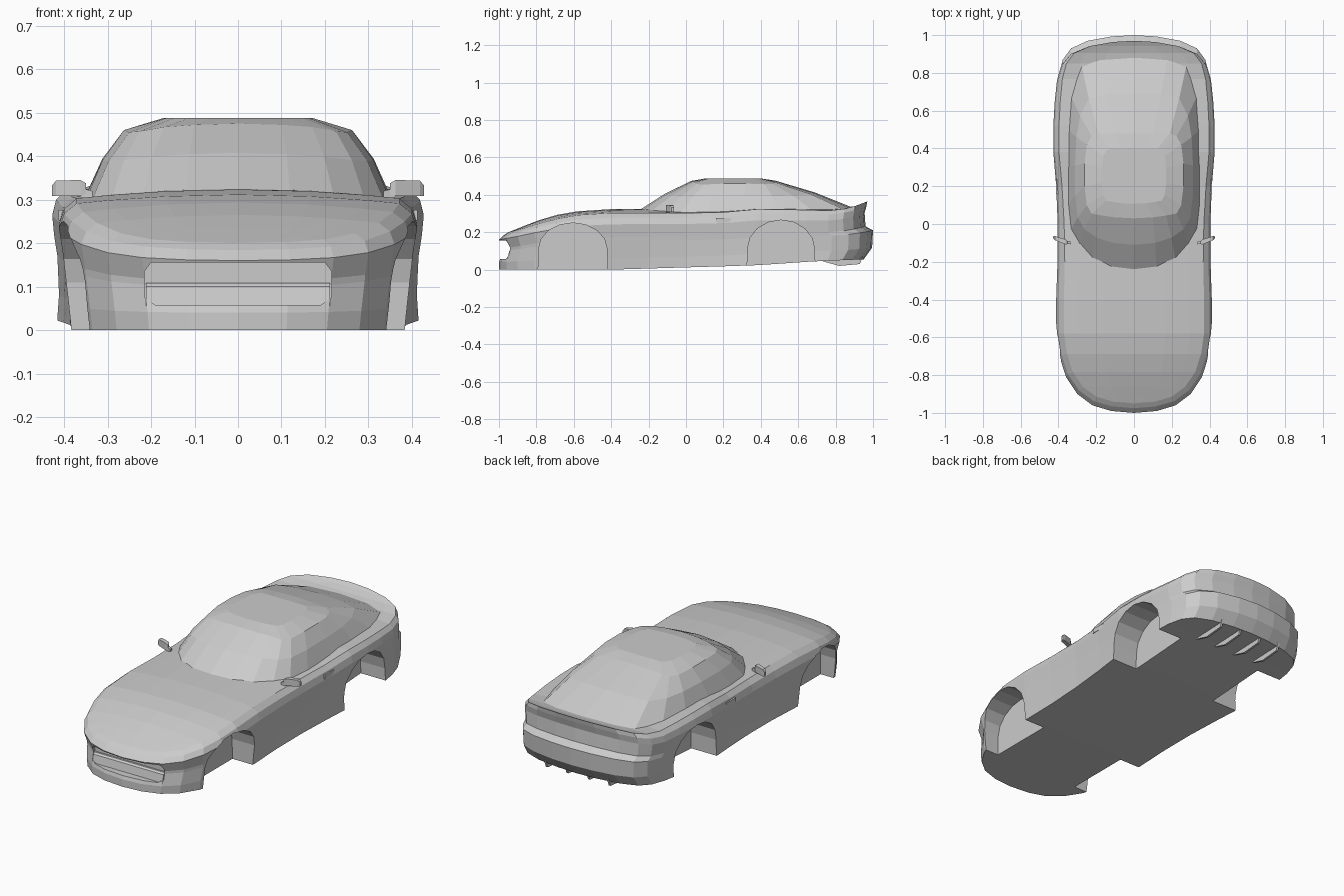
import bpy, bmesh, math
from mathutils import Vector

if "Cube" in bpy.data.objects:
    bpy.data.objects.remove(bpy.data.objects["Cube"])


def interp(table, v):
    if v <= table[0][0]:
        return table[0][1]
    for (a, p), (b, q) in zip(table, table[1:]):
        if v <= b:
            return p + (q - p) * (v - a) / (b - a)
    return table[-1][1]


def finish(name, bm):
    bmesh.ops.remove_doubles(bm, verts=bm.verts, dist=0.0005)
    bmesh.ops.recalc_face_normals(bm, faces=bm.faces)
    me = bpy.data.meshes.new(name)
    bm.to_mesh(me)
    bm.free()
    ob = bpy.data.objects.new(name, me)
    bpy.context.collection.objects.link(ob)
    return ob


def loft(name, loops, caps=False):
    """Skin a series of closed loops with the same point count."""
    bm = bmesh.new()
    rows = [[bm.verts.new(p) for p in lp] for lp in loops]
    n = len(rows[0])
    for a, b in zip(rows, rows[1:]):
        for i in range(n):
            j = (i + 1) % n
            bm.faces.new((a[i], a[j], b[j], b[i]))
    if caps:
        bm.faces.new(rows[0])
        bm.faces.new(rows[-1])
    return finish(name, bm)


def prism(name, pts, a, b, axis='x'):
    """Extrude a profile: (y, z) points along x, (x, z) along y, (x, y) along z."""
    def place(p, h):
        return {'x': (h, *p), 'y': (p[0], h, p[1]), 'z': (*p, h)}[axis]
    return loft(name, [[place(p, h) for p in pts] for h in (a, b)], True)


def cut(target, cutter):
    cutter.hide_render = True
    m = target.modifiers.new("cut", 'BOOLEAN')
    m.operation, m.object, m.solver = 'DIFFERENCE', cutter, 'EXACT'
    bpy.context.view_layer.objects.active = target
    bpy.ops.object.modifier_apply(modifier=m.name)
    bpy.data.objects.remove(cutter)


# Lower body: plan outline, heights along the length, side levels
plan = [(0, -1), (.12, -.99), (.22, -.96), (.3, -.9), (.36, -.81), (.395, -.7),
        (.412, -.58), (.412, -.4), (.405, -.2), (.404, 0), (.412, .2), (.427, .38),
        (.427, .52), (.42, .65), (.408, .78), (.385, .87), (.34, .93), (.25, .97),
        (.12, .993), (0, 1)]
belt = [(-1, .2), (-.93, .215), (-.75, .262), (-.6, .29), (-.4, .303), (.15, .302),
        (.4, .325), (.8, .315), (.9, .33), (1, .365)]
crown = [(-1, .2), (-.9, .235), (-.75, .285), (-.6, .31), (-.45, .323), (-.25, .325),
         (.5, .33), (.85, .328), (.95, .343), (1, .365)]
floor = [(-1, 0), (-.4, 0), (0, .012), (.35, .022), (.7, .045), (1, .055)]
# height fraction, width scale front / rear, inset of nose / tail
levels = [(0, .93, .985, 0, .05), (.2, .945, .975, 0, .005), (.5, .97, .98, .02, 0),
          (.57, .975, .985, .02, .04), (.8, 1, 1, 0, .045), (.92, .97, .98, .025, .035),
          (1, .9, .93, .05, .03)]

sections = []
for x, y in plan:
    lo, hi, mid = interp(floor, y), interp(belt, y), interp(crown, y)
    w = max(0, (abs(y) - .6) / .4)
    side = []
    for t, sf, sr, df, dr in levels:
        s = interp([(-.3, sf), (.3, sr)], y)
        yy = y + df * w if y < 0 else y - dr * w
        side.append(Vector((x * s, yy, lo + t * (hi - lo))))
    top = side[-1]
    deck = [Vector((top.x * f, top.y, hi + (mid - hi) * (1 - f * f)))
            for f in (.8, .45, 0, -.45, -.8)]
    left = [Vector((-p.x, p.y, p.z)) for p in reversed(side)]
    sections.append(side + deck + left)
body = loft("body", sections)

# Wheel arches
for yc, half, top in ((-.605, .187, .25), (.508, .183, .265)):
    arch = [(yc - half, -.1), (yc + half, -.1)]
    for k in range(9):
        a = math.pi * k / 8
        arch.append((yc + half * .98 * math.cos(a), .11 + (top - .11) * math.sin(a)))
    for s in (1, -1):
        cut(body, prism("arch_cutter", arch, s * .26, s * .6))

# Grille opening with a bar in its lower half
mouth = [(-.19, .058), (.19, .058), (.215, .075), (.215, .135), (.2, .155),
         (-.2, .155), (-.215, .135), (-.215, .075)]
cut(body, prism("grille_cutter", mouth, -1.2, -.925, 'y'))
prism("grille_bar", [(-.955, .056), (-.945, .1), (-.935, .108), (-.9, .108), (-.9, .056)],
      -.212, .212)

# Cabin: base point and roof point for each station round the half outline
cabin = [((0, -.25, .318), (0, .03, .475)), ((.12, -.235, .315), (.1, .035, .472)),
         ((.22, -.19, .308), (.17, .045, .467)), ((.29, -.11, .303), (.225, .055, .457)),
         ((.335, -.03, .3), (.25, .1, .455)), ((.35, .1, .3), (.262, .2, .46)),
         ((.352, .3, .305), (.262, .32, .46)), ((.35, .5, .31), (.25, .42, .457)),
         ((.335, .68, .312), (.225, .465, .457)), ((.28, .85, .318), (.19, .48, .466)),
         ((.18, .89, .324), (.1, .48, .472)), ((0, .9, .328), (0, .48, .475))]


def ring(pts):
    return pts + [Vector((-p.x, p.y, p.z)) for p in reversed(pts[1:-1])]


base = [Vector(b) for b, r in cabin]
roof = [Vector(r) for b, r in cabin]
waist = [b.lerp(r, .5) + Vector((b.x * .015, 0, .011)) for b, r in zip(base, roof)]
panel = [Vector((p.x * .65, .25 + (p.y - .25) * .65, .488)) for p in roof]
loft("cabin", [ring(base), ring(waist), ring(roof), ring(panel)], True)

for s, tag in ((1, "right"), (-1, "left")):
    # Mirrors
    def quad(x, y, z0, z1, d):
        return [(s * x, y - d, z0), (s * x, y + d, z0), (s * x, y + d, z1), (s * x, y - d, z1)]
    loft(f"mirror_{tag}", [quad(.35, -.1, .312, .338, .006), quad(.362, -.095, .308, .345, .013),
                           quad(.418, -.075, .308, .344, .011), quad(.428, -.071, .309, .332, .006)], True)
    loft(f"mirror_stem_{tag}", [quad(.335, -.1, .285, .32, .008),
                                quad(.366, -.095, .31, .328, .008)], True)
    # Door handles
    prism(f"door_handle_{tag}", [(.16, .252), (.24, .252), (.24, .276), (.16, .276)],
          s * .39, s * .413)
    # Raised crease where the rear bumper meets the fender
    # Diffuser fins
    for k, x in enumerate((.065, .19)):
        prism(f"diffuser_fin_{tag}_{k}", [(.7, .06), (.74, .042), (.82, .02), (.93, .03),
                                          (.945, .07), (.7, .07)], s * x - .006, s * x + .006)
